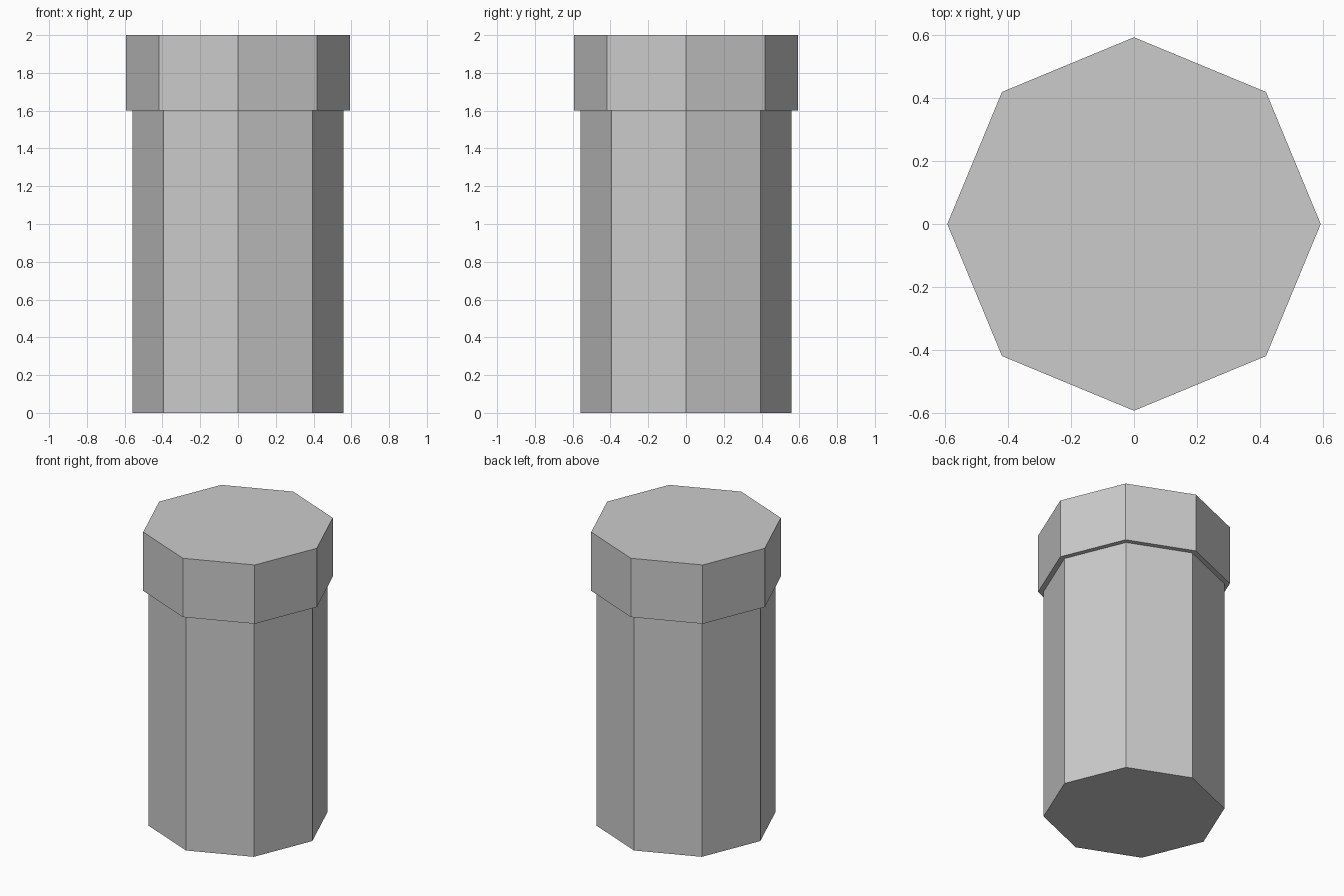
import bpy

cube = bpy.data.objects.get("Cube")
if cube:
    bpy.data.objects.remove(cube, do_unlink=True)

SIDES = 8
COLOR = (0.6, 0.6, 0.6, 1.0)

grey = bpy.data.materials.new("light_grey")
grey.use_nodes = True
grey.diffuse_color = COLOR
for node in grey.node_tree.nodes:
    if node.type == 'BSDF_PRINCIPLED':
        node.inputs["Base Color"].default_value = COLOR


def prism(name, radius, bottom, top):
    """Flat-shaded octagonal prism with a corner on each axis."""
    bpy.ops.mesh.primitive_cylinder_add(
        vertices=SIDES, radius=radius, depth=top - bottom,
        location=(0, 0, (bottom + top) / 2))
    obj = bpy.context.object
    obj.name = name
    obj.data.name = name
    obj.data.materials.append(grey)
    bpy.ops.object.shade_flat()
    return obj


# Main container body
prism("body", 0.559, 0.0, 1.6)

# Wider lid resting on the body
prism("lid", 0.593, 1.6, 2.0)
